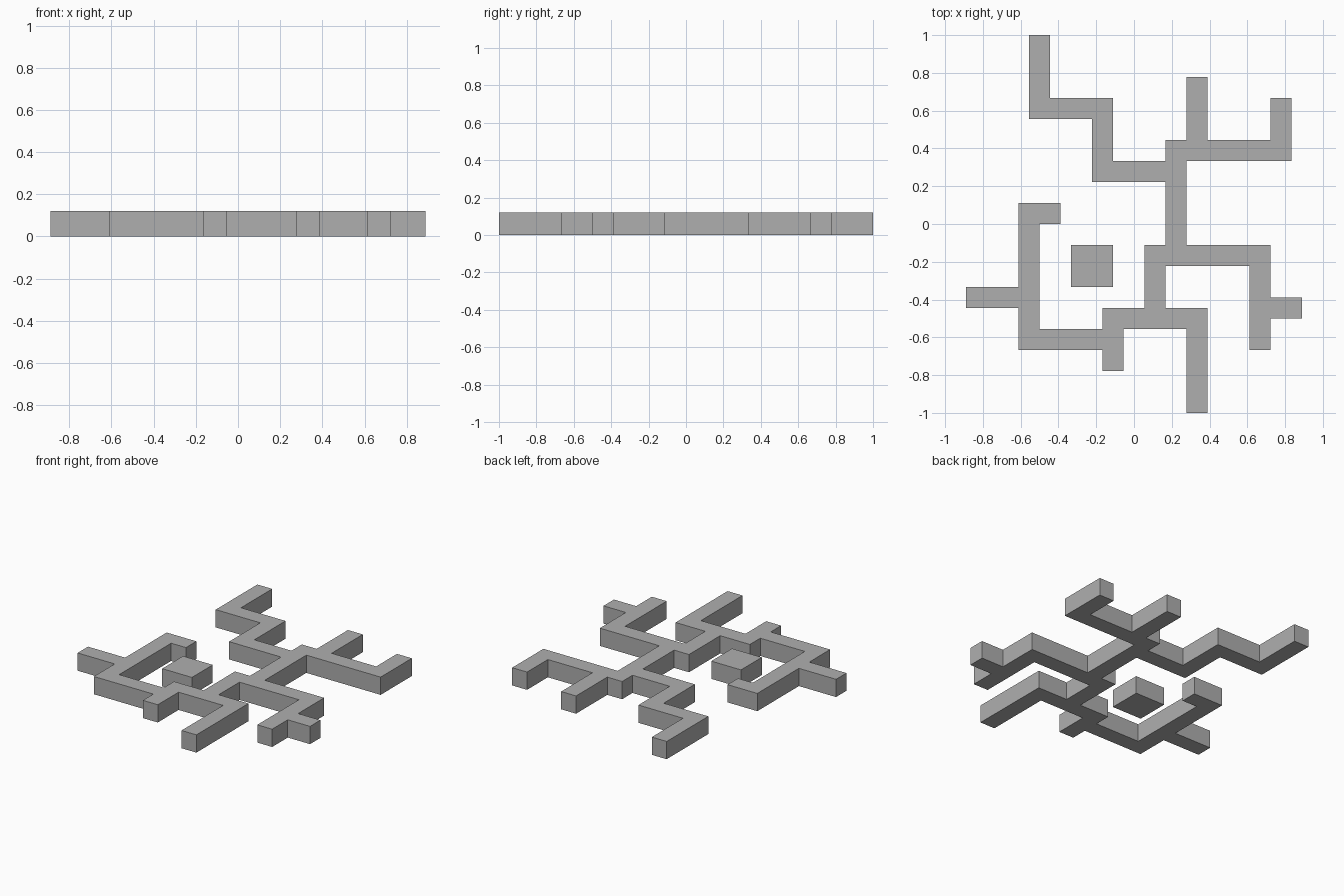
import bpy, bmesh
from math import radians

if "Cube" in bpy.data.objects:
    bpy.data.objects.remove(bpy.data.objects["Cube"])

U = 1 / 18      # layout grid step
HEIGHT = 0.12

# Mid-grey surface
grey = bpy.data.materials.new("mid_grey")
grey.diffuse_color = (0.43, 0.43, 0.43, 1)
grey.use_nodes = True
grey.node_tree.nodes["Principled BSDF"].inputs["Base Color"].default_value = grey.diffuse_color


def path_cells(points):
    """Grid cells covered by a two-step-wide strip along a right-angled centre line."""
    cells = set()
    for (x0, y0), (x1, y1) in zip(points, points[1:]):
        for i in range(min(x0, x1) - 1, max(x0, x1) + 1):
            for j in range(min(y0, y1) - 1, max(y0, y1) + 1):
                cells.add((i, j))
    return cells


def slab(name, cells):
    """Merge the cells into one flat outline and extrude it into a solid."""
    bm = bmesh.new()
    verts = {}

    def vert(i, j):
        if (i, j) not in verts:
            verts[i, j] = bm.verts.new((i * U, j * U, 0))
        return verts[i, j]

    for i, j in sorted(cells):
        bm.faces.new([vert(i, j), vert(i + 1, j), vert(i + 1, j + 1), vert(i, j + 1)])
    res = bmesh.ops.extrude_face_region(bm, geom=bm.faces[:], use_keep_orig=True)
    top = [g for g in res["geom"] if isinstance(g, bmesh.types.BMVert)]
    bmesh.ops.translate(bm, vec=(0, 0, HEIGHT), verts=top)
    bmesh.ops.recalc_face_normals(bm, faces=bm.faces[:])
    bmesh.ops.dissolve_limit(bm, angle_limit=radians(1), verts=bm.verts[:], edges=bm.edges[:])
    mesh = bpy.data.meshes.new(name)
    bm.to_mesh(mesh)
    bm.free()
    mesh.materials.append(grey)
    obj = bpy.data.objects.new(name, mesh)
    bpy.context.collection.objects.link(obj)
    return obj


# Centre lines of the branching walls
paths = [
    [(-9, 17), (-9, 11), (-3, 11), (-3, 5), (4, 5)],             # back left zigzag
    [(4, -3), (4, 7), (14, 7), (14, 11)],                        # trunk and back right arm
    [(6, 7), (6, 13)],                                           # back spur
    [(2, -9), (2, -3), (12, -3), (12, -11)],                     # front right arm
    [(12, -8), (15, -8)],                                        # right spur
    [(-2, -13), (-2, -9), (6, -9), (6, -17)],                    # front step
    [(-2, -11), (-10, -11), (-10, 1), (-8, 1)],                  # left hook
    [(-10, -7), (-15, -7)],                                      # left spur
]
slab("branching_wall", set().union(*map(path_cells, paths)))

# Free-standing block inside the hook
slab("centre_block", {(i, j) for i in range(-6, -2) for j in range(-6, -2)})
